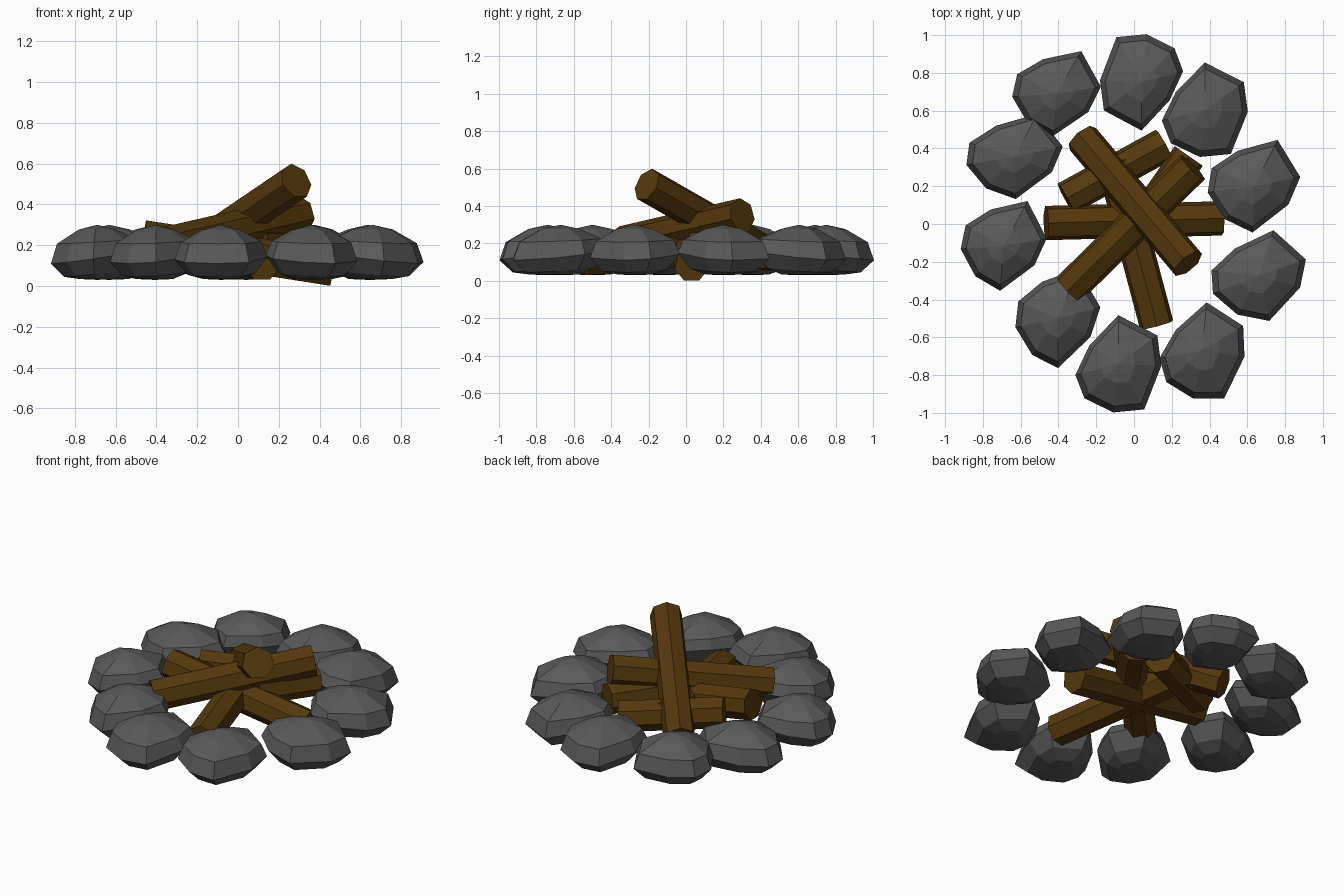
import bpy, bmesh, math
from mathutils import Vector, Matrix

if "Cube" in bpy.data.objects:
    bpy.data.objects.remove(bpy.data.objects["Cube"])


def material(name, rgb):
    m = bpy.data.materials.new(name)
    m.diffuse_color = (*rgb, 1)
    m.use_nodes = True
    m.node_tree.nodes["Principled BSDF"].inputs["Base Color"].default_value = m.diffuse_color
    return m


STONE = material("stone grey", (0.10, 0.10, 0.10))
WOOD = material("wood brown", (0.092, 0.040, 0.004))


def finish(bm, name, mat):
    bmesh.ops.recalc_face_normals(bm, faces=bm.faces[:])
    me = bpy.data.meshes.new(name)
    bm.to_mesh(me)
    bm.free()
    me.materials.append(mat)
    bpy.context.collection.objects.link(bpy.data.objects.new(name, me))


# Egg-shaped stone outline, seen from above
OUTLINE = [(0, 50), (39, 30), (43, 0), (26, -43),
           (-5, -46), (-34, -32), (-43, -9), (-29, 20)]


def stone(name, cx, cy, w, d, rot):
    c, s = math.cos(math.radians(rot)), math.sin(math.radians(rot))
    pts = [(x * c - y * s, x * s + y * c) for x, y in OUTLINE]
    # fit the turned outline to the stone's width and depth
    xs, ys = [p[0] for p in pts], [p[1] for p in pts]
    mx, my = (max(xs) + min(xs)) / 2, (max(ys) + min(ys)) / 2
    kx, ky = w / (max(xs) - min(xs)), d / (max(ys) - min(ys))
    pts = [Vector(((x - mx) * kx, (y - my) * ky, 0)) for x, y in pts]
    centre = Vector((cx, cy, 0))
    out = centre.normalized()
    bm = bmesh.new()
    rings = []
    # (scale, height, tilt): the rim sits lower on the outside of the circle
    for k, z, tilt in ((0.38, 0.034, 0), (0.72, 0.06, 0.015), (1, 0.14, 0.03),
                       (0.87, 0.217, 0.01), (0.4, 0.277, 0)):
        rings.append([bm.verts.new(centre + p * k + Vector((0, 0, z - tilt * p.normalized().dot(out))))
                      for p in pts])
    n = len(pts)
    for a, b in zip(rings, rings[1:]):
        for i in range(n):
            j = (i + 1) % n
            bm.faces.new((a[i], a[j], b[j], b[i]))
    # shallow points close the bottom and the top
    for ring, z in ((rings[0], 0.03), (rings[-1], 0.3)):
        tip = bm.verts.new(centre + Vector((0, 0, z)))
        for i in range(n):
            bm.faces.new((ring[i], ring[(i + 1) % n], tip))
    finish(bm, name, STONE)


def log(name, a, b, r=0.093, sides=7):
    a, b = Vector(a), Vector(b)
    axis = (b - a).normalized()
    side = axis.cross(Vector((0, 0, 1))).normalized()
    up = side.cross(axis)
    frame = Matrix((side, up, axis)).transposed().to_4x4()
    frame.translation = (a + b) / 2
    bm = bmesh.new()
    bmesh.ops.create_cone(bm, cap_ends=True, segments=sides, radius1=r, radius2=r,
                          depth=(b - a).length, matrix=frame)
    finish(bm, name, WOOD)


# Ring of stones: centre x, y, width, depth, turn
STONES = [
    (0.04, 0.75, 0.44, 0.51, 180), (0.375, 0.605, 0.455, 0.50, 0),
    (0.635, 0.20, 0.49, 0.49, -31), (0.66, -0.273, 0.50, 0.48, -18),
    (0.36, -0.67, 0.45, 0.51, -5), (-0.083, -0.74, 0.455, 0.515, 0),
    (-0.403, -0.50, 0.45, 0.525, -29), (-0.69, -0.116, 0.455, 0.475, -34),
    (-0.632, 0.357, 0.51, 0.45, -28), (-0.41, 0.69, 0.47, 0.45, -34),
]
for i, s in enumerate(STONES):
    stone(f"ring_stone_{i + 1}", *s)

# Crossed pile of logs
log("top_log", (0.285, -0.21, 0.515), (-0.275, 0.455, 0.135))
log("leaning_log", (0.31, 0.30, 0.35), (-0.345, -0.345, 0.2))
log("cross_log", (-0.465, 0.005, 0.23), (0.465, 0.03, 0.084))
log("front_log", (0.12, -0.535, 0.115), (-0.11, 0.33, 0.19))
log("back_short_log", (-0.36, 0.135, 0.205), (0.16, 0.42, 0.15))
log("under_short_log", (0.29, 0.36, 0.2), (0.08, 0.06, 0.2))
